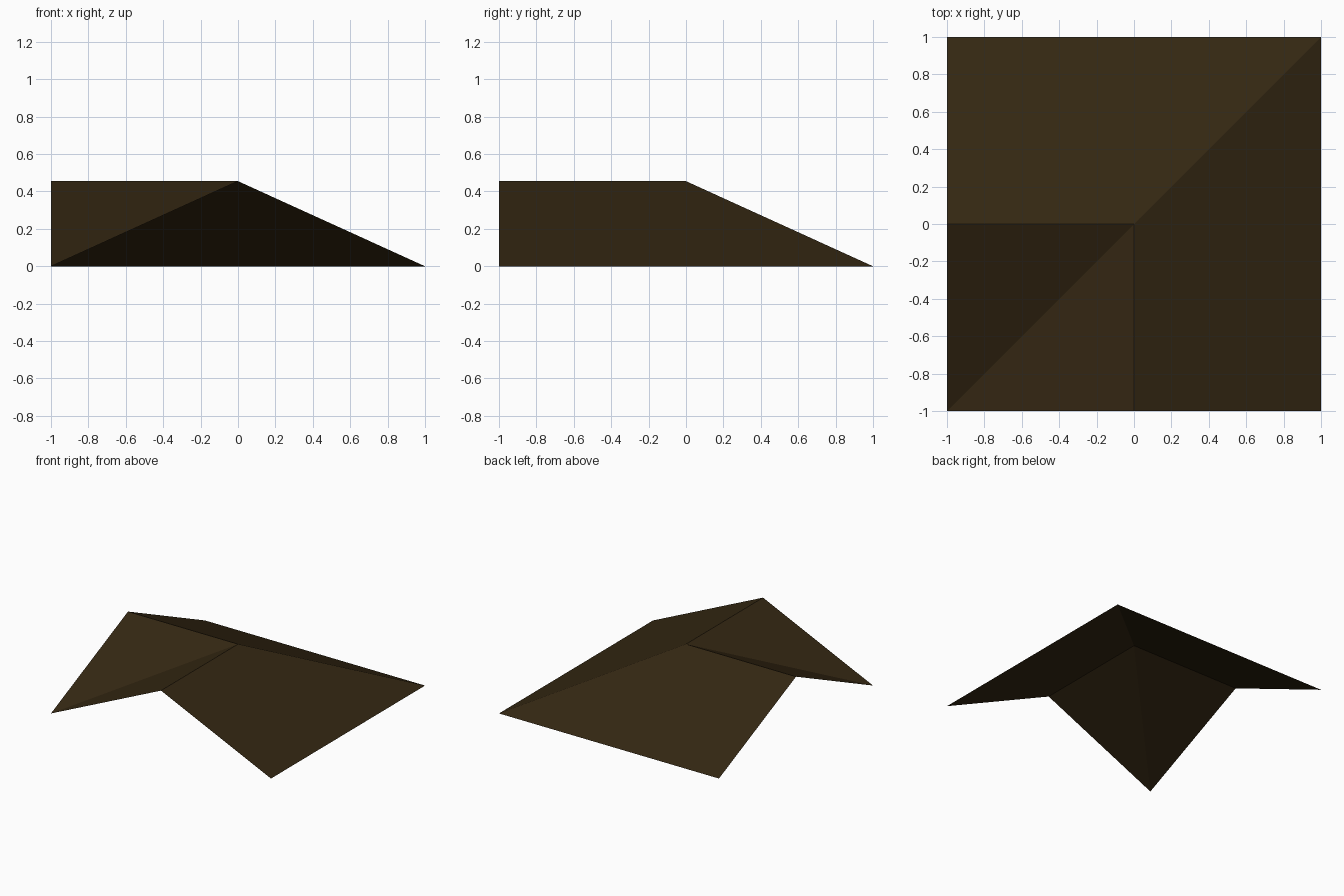
import bpy
import bmesh

cube = bpy.data.objects.get("Cube")
if cube:
    bpy.data.objects.remove(cube, do_unlink=True)

HALF, RIDGE = 1.0, 0.455

# Dark brown roof covering
brown = bpy.data.materials.new("dark_brown_roofing")
brown.use_nodes = True
colour = (0.034, 0.020, 0.006, 1)
brown.diffuse_color = colour
bsdf = brown.node_tree.nodes["Principled BSDF"]
bsdf.inputs["Base Color"].default_value = colour
bsdf.inputs["Roughness"].default_value = 0.9


def height(x, y):
    """Roof height: two gable wings meeting along a hip and a valley."""
    return RIDGE * (1 - min(abs(max(x, y)), HALF))


# Each slope runs between a ridge and an eave, mitred at the hip or valley
outer_slope = [(-HALF, 0), (0, 0), (HALF, HALF), (-HALF, HALF)]
inner_slope = [(-HALF, -HALF), (0, 0), (-HALF, 0)]

bm = bmesh.new()
for slope in (outer_slope, inner_slope):
    for swap in (False, True):  # the second wing mirrors across the diagonal
        plan = [(y, x) if swap else (x, y) for x, y in slope]
        bm.faces.new([bm.verts.new((x, y, height(x, y))) for x, y in plan])

# Weld the ridges, hip and valley, and turn every slope upward
bmesh.ops.remove_doubles(bm, verts=bm.verts, dist=0.001)
bm.normal_update()
bmesh.ops.reverse_faces(bm, faces=[f for f in bm.faces if f.normal.z < 0])

mesh = bpy.data.meshes.new("corner_roof")
bm.to_mesh(mesh)
bm.free()
mesh.materials.append(brown)
roof = bpy.data.objects.new("corner_roof", mesh)
bpy.context.collection.objects.link(roof)
